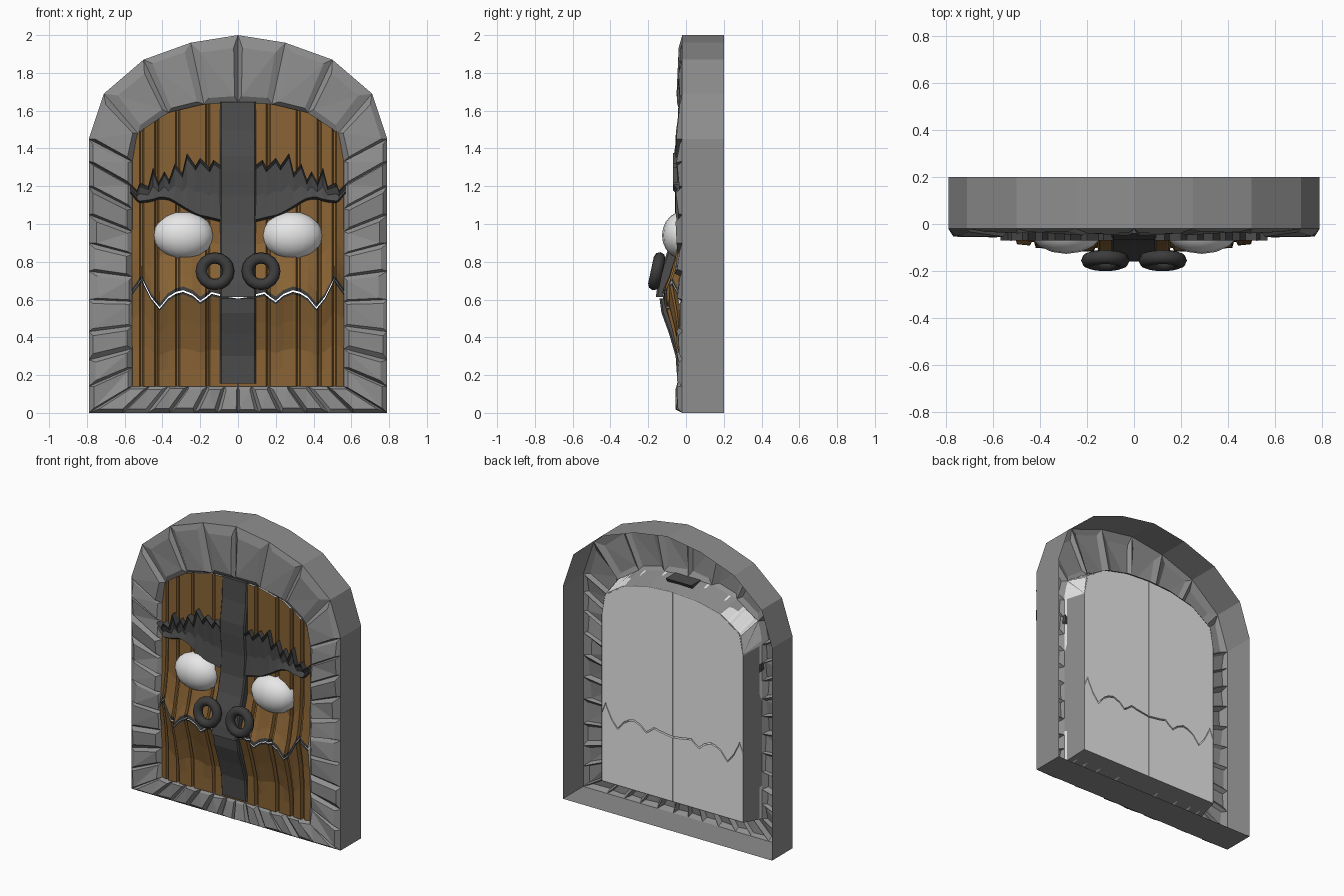
import bpy, bmesh, math, random
from mathutils import Vector

if "Cube" in bpy.data.objects:
    bpy.data.objects.remove(bpy.data.objects["Cube"])

random.seed(4)


def material(name, rgb):
    m = bpy.data.materials.new(name)
    m.diffuse_color = (*rgb, 1)
    m.use_nodes = True
    m.node_tree.nodes["Principled BSDF"].inputs["Base Color"].default_value = m.diffuse_color
    return m


STONE = material("grey stone", (0.27, 0.27, 0.27))
WOOD = material("brown wood", (0.25, 0.125, 0.035))
IRON = material("iron", (0.075, 0.075, 0.075))
DARK = material("dark iron", (0.045, 0.045, 0.045))
WHITE = material("white", (0.8, 0.8, 0.8))


def interp(pts, x):
    """Piecewise linear lookup in (x, value) pairs."""
    if x <= pts[0][0]:
        return pts[0][1]
    for (a, va), (b, vb) in zip(pts, pts[1:]):
        if x <= b:
            return va + (vb - va) * (x - a) / (b - a)
    return pts[-1][1]


def finish(name, bm, mats):
    bmesh.ops.recalc_face_normals(bm, faces=bm.faces)
    me = bpy.data.meshes.new(name)
    bm.to_mesh(me)
    bm.free()
    for m in mats:
        me.materials.append(m)
    ob = bpy.data.objects.new(name, me)
    bpy.context.collection.objects.link(ob)
    ob.modifiers.new("mirror", 'MIRROR').use_mirror_merge = False
    return ob


def relief(name, front, back, mats, rule):
    """Closed slab from a front and a back grid of points; rule(j) colours front row j."""
    bm = bmesh.new()
    f = [[bm.verts.new(p) for p in col] for col in front]
    b = [[bm.verts.new(p) for p in col] for col in back]
    n, m = len(f), len(f[0])
    for i in range(n - 1):
        for j in range(m - 1):
            bm.faces.new((f[i][j], f[i + 1][j], f[i + 1][j + 1], f[i][j + 1])).material_index = rule(j)
            bm.faces.new((b[i][j], b[i][j + 1], b[i + 1][j + 1], b[i + 1][j]))
        for j in (0, m - 1):
            bm.faces.new((f[i][j], b[i][j], b[i + 1][j], f[i + 1][j]))
    for j in range(m - 1):
        for i in (0, n - 1):
            bm.faces.new((f[i][j], f[i][j + 1], b[i][j + 1], b[i][j]))
    return finish(name, bm, mats)


# Stone frame: seams as (outer x, outer z, inner x, inner z), from bottom centre to arch top
seams = [(ox, 0, ix, 0.14) for ox, ix in
         ((0, 0), (0.11, 0.07), (0.23, 0.16), (0.36, 0.26), (0.48, 0.37), (0.61, 0.47), (0.79, 0.56))]
seams += [(0.79, oz, 0.56, iz) for oz, iz in
          ((0.14, 0.24), (0.28, 0.34), (0.43, 0.46), (0.60, 0.59), (0.75, 0.72), (0.90, 0.84),
           (1.05, 0.96), (1.20, 1.08), (1.33, 1.20), (1.45, 1.33))]
seams += [(0.71, 1.69, 0.53, 1.48), (0.50, 1.87, 0.37, 1.59), (0.25, 1.96, 0.18, 1.635), (0, 2, 0, 1.645)]

bm = bmesh.new()
rows = []
for ox, oz, ix, iz in seams:
    back_z = 0.17 + (iz - 0.14) * 1.435 / 1.505
    rows.append([bm.verts.new(p) for p in
                 ((ox, 0.2, oz), (ox, -0.02, oz), (ix, -0.02, iz), (ix * 0.955, 0.147, back_z))])
for a, b in zip(rows, rows[1:]):
    bm.faces.new((a[0], a[1], b[1], b[0]))      # outer wall
    bm.faces.new((a[2], a[3], b[3], b[2]))      # reveal around the door
    rim = [a[1], b[1], b[2], a[2]]
    corners = [v.co for v in rim]
    s0, s1 = random.uniform(0.06, 0.2), random.uniform(0.82, 0.95)
    t0, t1 = random.uniform(0.09, 0.2), random.uniform(0.86, 0.95)
    cap = []
    for s, t in ((s0, t0), (s1, t0), (s1, t1), (s0, t1)):   # raised face of each block
        p = corners[0].lerp(corners[1], s).lerp(corners[3].lerp(corners[2], s), t)
        p.y = random.uniform(-0.058, -0.03)
        cap.append(bm.verts.new(p))
    bm.faces.new(cap[:3])
    bm.faces.new((cap[0], cap[2], cap[3]))
    for k in range(4):
        l = (k + 1) % 4
        bm.faces.new((rim[k], rim[l], cap[l], cap[k]))
finish("stone_frame", bm, [STONE])

# Door leaves, split at the middle and along a jagged mouth
mouth = [(0, 0.61), (0.1, 0.625), (0.14, 0.635), (0.17, 0.61), (0.2, 0.59), (0.24, 0.625), (0.29, 0.645),
         (0.33, 0.635), (0.37, 0.61), (0.415, 0.555), (0.46, 0.61), (0.51, 0.71), (0.56, 0.64)]
arch = [(0, 1.645), (0.18, 1.635), (0.37, 1.59), (0.53, 1.485), (0.56, 1.36)]
planks = [(0, 0)]
for s in (0.16, 0.32, 0.43, 0.51):
    planks += [(s - 0.012, -0.006), (s - 0.005, 0.018), (s + 0.005, 0.016), (s + 0.012, 0)]
planks.append((0.56, 0.012))
xs = sorted({0.0015, 0.53, 0.56} | {p[0] for p in mouth[1:]} | {p[0] for p in planks[1:]})


def door_y(x, z):
    zm = interp(mouth, x)
    reach = 0.26 if z > zm else 0.3
    out = max(0, 1 - abs(z - zm) / reach) * math.sqrt(max(0, 1 - (x / 0.575) ** 2))
    return -0.03 - 0.085 * out + interp(planks, x)


def door(name, low, high, steps, lip_row, shift_low, shift_high):
    front, back = [], []
    for x in xs:
        zs = [low(x) + (high(x) - low(x)) * t for t in steps]
        lip = [0.008 if j in (lip_row, lip_row + 1) else 0 for j in range(len(zs))]
        front.append([(x, door_y(x, z) - e, z) for z, e in zip(zs, lip)])
        bx = x if x < 0.5 else 0.5 + (x - 0.5) * 0.55
        back.append([(bx, 0.145, z + shift_low * (1 - t) + shift_high * t)
                     for z, t in zip(zs, steps)])
    relief(name, front, back, [WHITE, WOOD, DARK], lambda j: 2 if j == lip_row else 1)


door("upper_door", lambda x: interp(mouth, x) + 0.005, lambda x: interp(arch, x),
     (0, 0.02, 0.08, 0.16, 0.26, 0.5, 0.75, 1), 0, 0, -0.045)
door("lower_door", lambda x: 0.14, lambda x: interp(mouth, x) - 0.005,
     (0, 0.2, 0.4, 0.7, 0.975, 1), 4, 0.032, 0)


# Iron straps down the middle, swelling into the nose
def strap(name, profile, depth):
    front = [[(x, y, z) for z, y in profile] for x in (0, 0.088, 0.096)]
    front[2] = [(x, y + 0.01, z) for x, y, z in front[2]]
    back = [[(x, depth if z > 1.6 else 0, z) for x, y, z in col] for col in front]
    relief(name, front, back, [IRON], lambda j: 0)


strap("lower_strap", [(0.155, -0.045), (0.3, -0.055), (0.42, -0.09), (0.53, -0.13), (0.605, -0.14)], 0)
strap("nose_strap", [(0.613, -0.16), (0.68, -0.15), (0.78, -0.125), (0.88, -0.09), (1.0, -0.062),
                     (1.15, -0.055), (1.28, -0.065), (1.36, -0.065), (1.5, -0.045), (1.645, -0.04)], 0.08)

# Ragged eyebrows: (x, bottom, top)
brow = [(0.09, 1.01, 1.31), (0.13, 1.02, 1.34), (0.15, 1.025, 1.30), (0.2, 1.035, 1.35),
        (0.225, 1.045, 1.31), (0.27, 1.07, 1.375), (0.295, 1.085, 1.27), (0.335, 1.11, 1.32),
        (0.365, 1.125, 1.235), (0.39, 1.13, 1.28), (0.42, 1.13, 1.22), (0.45, 1.12, 1.30),
        (0.475, 1.115, 1.2), (0.52, 1.11, 1.22), (0.535, 1.12, 1.18), (0.568, 1.16, 1.21)]
front, back = [], []
for x, lo, hi in brow:
    h = hi - lo
    e = min(0.025, h * 0.25)
    zs = (lo, lo + 0.012, lo + h * 0.45, hi - e, hi)
    front.append([(x, y, z) for y, z in zip((-0.04, -0.058, -0.045, -0.055, -0.07), zs)])
    back.append([(x, 0, z) for z in zs])
relief("eyebrow", front, back, [IRON, DARK], lambda j: 1 if j in (0, 3) else 0)

# Bulging eyes
bm = bmesh.new()
bmesh.ops.create_uvsphere(bm, u_segments=16, v_segments=10, radius=1)
for v in bm.verts:
    v.co = Vector((0.288 + v.co.x * 0.16, -0.02 + v.co.y * 0.107, 0.94 + v.co.z * 0.125))
for f in bm.faces:
    f.smooth = True
finish("eye", bm, [WHITE])

# Nose rings, hanging slightly forward at the bottom
bm = bmesh.new()
n, m, tilt = 16, 8, math.radians(12)
grid = []
for i in range(n):
    a = 2 * math.pi * i / n
    ring = []
    for j in range(m):
        b = 2 * math.pi * j / m
        r = 0.072 + 0.031 * math.cos(b)
        y, z = 0.031 * math.sin(b), r * math.sin(a)
        ring.append(bm.verts.new((0.122 + r * math.cos(a),
                                  -0.155 + y * math.cos(tilt) + z * math.sin(tilt),
                                  0.75 + z * math.cos(tilt) - y * math.sin(tilt))))
    grid.append(ring)
for i in range(n):
    for j in range(m):
        k, l = (i + 1) % n, (j + 1) % m
        bm.faces.new((grid[i][j], grid[k][j], grid[k][l], grid[i][l])).smooth = True
finish("nose_ring", bm, [DARK])
